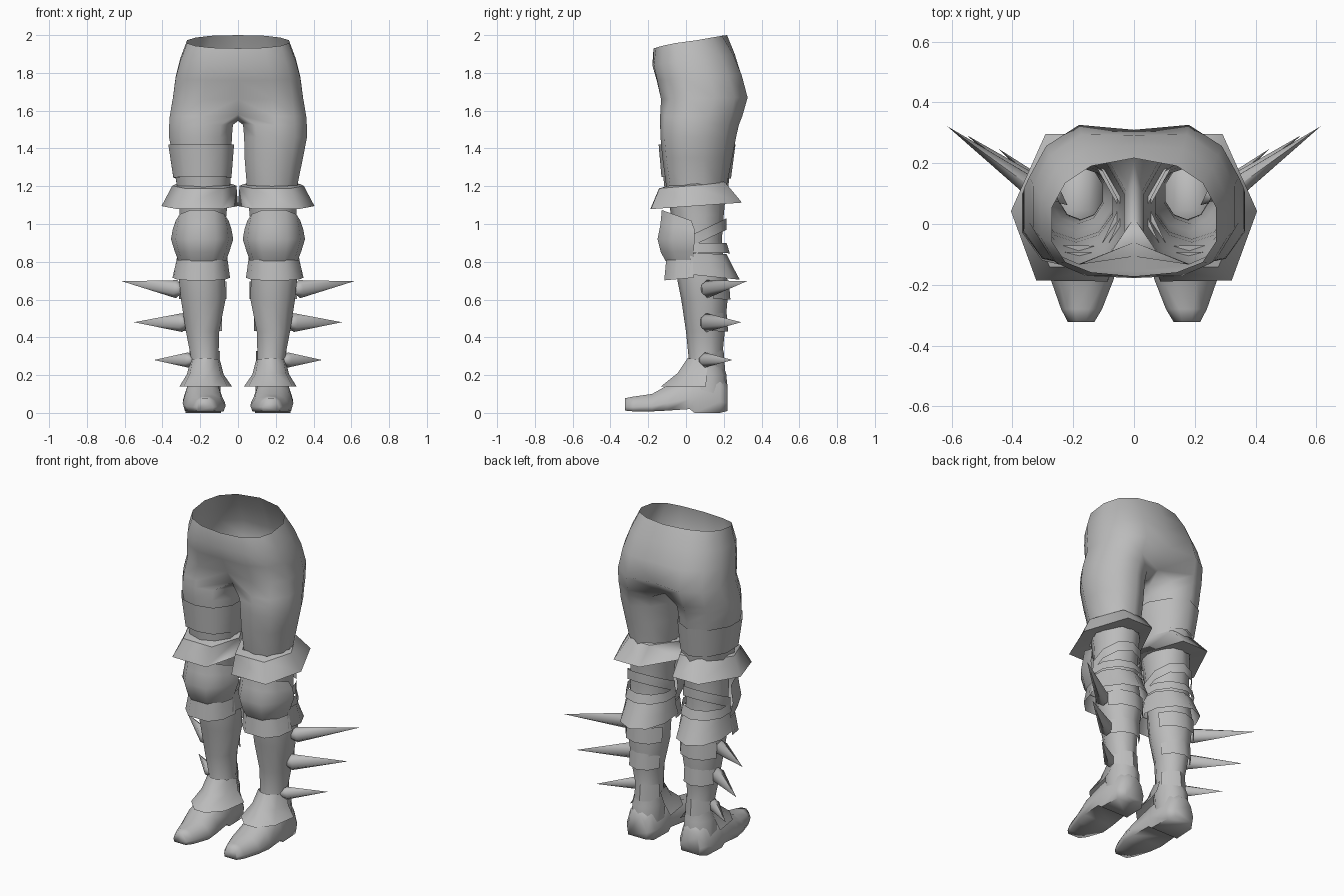
import bpy, bmesh, math
from mathutils import Vector

if "Cube" in bpy.data.objects:
    bpy.data.objects.remove(bpy.data.objects["Cube"])

grey = bpy.data.materials.new("plain grey")
grey.diffuse_color = (0.5, 0.5, 0.5, 1)
grey.use_nodes = True
grey.node_tree.nodes["Principled BSDF"].inputs["Base Color"].default_value = grey.diffuse_color


def finish(name, bm, angle=40, mirror=True):
    """Turn a bmesh into an object with sharp edges kept, mirrored to both legs."""
    bmesh.ops.recalc_face_normals(bm, faces=bm.faces)
    me = bpy.data.meshes.new(name)
    bm.to_mesh(me)
    bm.free()
    me.materials.append(grey)
    me.shade_smooth()
    me.set_sharp_from_angle(angle=math.radians(angle))
    ob = bpy.data.objects.new(name, me)
    bpy.context.collection.objects.link(ob)
    if mirror:
        m = ob.modifiers.new("both_sides", 'MIRROR')
        m.use_clip = True
        m.merge_threshold = 0.002
    return ob


def ring(zf, zb, x0, x1, y0, y1, angles, lean=0):
    """Oval section; height goes from zf at the front to zb at the back.
    lean moves the widest part forward."""
    cx, cy, rx, ry = (x0 + x1) / 2, (y0 + y1) / 2, (x1 - x0) / 2, (y1 - y0) / 2
    pts = []
    for a in angles:
        c, s = math.cos(math.radians(a)), math.sin(math.radians(a))
        pts.append((cx + rx * c, cy + ry * s - lean * abs(c), zf + (zb - zf) * (s + 1) / 2))
    return pts


def bridge(bm, rows, closed):
    """Quads between rows of vertices."""
    for a, b in zip(rows, rows[1:]):
        n = min(len(a), len(b))
        for k in range(n if closed else n - 1):
            j = (k + 1) % n
            bm.faces.new((a[k], a[j], b[j], b[k]))


def shell(name, rows, angles, closed=False, angle=40, side=1, mirror=True, lean=0):
    bm = bmesh.new()
    vs = [[bm.verts.new((side * x, y, z)) for x, y, z in ring(*r, angles, lean)] for r in rows]
    bridge(bm, vs, closed)
    return finish(name, bm, angle, mirror)


# Hips and legs: half rings on the centre plane, then closed leg rings
bm = bmesh.new()
hips = [  # front z, back z, half width, front y, back y, centre front y, centre back y
    (1.93, 2.0, 0.275, -0.16, 0.22, -0.172, 0.217),
    (1.84, 1.9, 0.312, -0.175, 0.282, -0.178, 0.258),
    (1.76, 1.79, 0.337, -0.158, 0.328, -0.155, 0.292),
    (1.66, 1.67, 0.352, -0.138, 0.36, -0.105, 0.31),
]
upper = []
for zf, zb, w, yf, yb, cf, cb in hips:
    row = []
    for k in range(8):
        t = math.pi * k / 7
        c = math.cos(t)
        y = (yf + yb) / 2 - (yb - yf) / 2 * math.copysign(abs(c) ** 0.8, c) - .032 * math.sin(t)
        x = w * math.sin(t) ** 0.8 if 0 < k < 7 else 0
        y = cf if k == 0 else cb if k == 7 else y
        row.append(bm.verts.new((x, y, zf + (zb - zf) * (1 - c) / 2)))
    upper.append(row)
ten = [-126 + 36 * k for k in range(10)]
crotch = ring(1.57, 1.57, 0.01, 0.37, -0.137, 0.298, ten, .03)
for k, p in {0: (0, -0.06, 1.58), 7: (0, 0.21, 1.57),
             8: (0, 0.13, 1.545), 9: (0, 0.02, 1.545)}.items():
    crotch[k] = p
crotch = [bm.verts.new(p) for p in crotch]
bridge(bm, upper + [crotch], False)
leg = [  # z, inner x, outer x, front y, back y, lean
    (1.525, .018, .373, -.137, .28, .03), (1.46, .024, .374, -.135, .265, .03),
    (1.35, .027, .352, -.125, .245, .025),
    (1.2, .04, .32, -.105, .215, .015), (1.05, .055, .315, -.08, .2, 0),
    (.92, .065, .315, -.06, .19, 0), (.8, .065, .315, -.05, .2, 0),
    (.7, .062, .318, -.045, .22, 0), (.6, .06, .308, -.025, .22, 0),
    (.43, .095, .28, 0, .205, 0), (.28, .1, .25, .015, .19, 0),
    (.2, .085, .27, 0, .215, 0), (.1, .088, .275, .01, .218, 0),
]
bridge(bm, [crotch] + [[bm.verts.new(p) for p in ring(r[0], *r[:5], ten, r[5])] for r in leg], True)
finish("hips_and_legs", bm, 75)

# Boot feet: sections from toe to heel
bm = bmesh.new()
profile = [(-.9, 0), (.9, 0), (1, .3), (.75, .75), (.35, 1), (-.35, 1), (-.75, .75), (-1, .3)]
foot = [  # y, inner x, outer x, bottom z, top z
    (-.322, .13, .218, .012, .078), (-.28, .105, .24, .008, .086),
    (-.18, .066, .275, .008, .1), (-.1, .068, .293, .012, .145),
    (.02, .08, .29, .02, .2), (.045, .08, .288, 0, .21),
    (.18, .085, .28, 0, .2), (.22, .115, .25, .01, .15),
]
rows = [[bm.verts.new(((a + b) / 2 + u * (b - a) / 2, y, z0 + v * (z1 - z0)))
         for u, v in profile] for y, a, b, z0, z1 in foot]
bridge(bm, rows, True)
bm.faces.new(rows[0])
bm.faces.new(rows[-1])
finish("boot_foot", bm, 75)

# Flared cuffs above the knees, with a top ledge and an underside
cuff_angles = [-125, -54, 0, 64, 116, 180]
flare = (1.075, 1.115, .0, .405, -.24, .325)
lip = (1.185, 1.22, .008, .348, -.18, .23)
shell("thigh_cuff", [lip, flare], cuff_angles, True, 75)
shell("cuff_top", [(1.2, 1.225, .035, .325, -.125, .215), lip], cuff_angles, True)
shell("cuff_underside", [flare, (1.1, 1.12, .05, .325, -.1, .21)], cuff_angles, True)

# Knee armour
front = [-182, -148, -116, -64, -32, 2]
shell("knee_pad", [(1.08, .96, .05, .33, -.145, .19), (1.0, .95, .035, .345, -.155, .23),
                   (.92, .92, .025, .355, -.172, .25), (.85, .86, .045, .335, -.152, .22),
                   (.805, .8, .065, .315, -.125, .2)], front, angle=60)
shell("knee_flap", [(.81, .81, .055, .325, -.12, .18), (.70, .73, .042, .347, -.132, .2)],
      front, angle=60)

# Straps and guards behind the knee and calf
back = [-18, 18, 54, 90, 126, 162, 198]
shell("knee_strap", [(.89, 1.03, .052, .328, -.08, .215), (.83, .97, .052, .328, -.08, .215)], back)
shell("lower_knee_strap", [(.9, .9, .052, .328, -.08, .215), (.85, .845, .045, .335, -.09, .232)], back)
shell("calf_guard", [(.85, .84, .052, .328, -.08, .215), (.79, .77, .045, .335, -.1, .25),
                     (.75, .705, .04, .345, -.14, .285)], back, angle=60)
for z, a, b, yb in ((.65, .055, .319, .235), (.48, .079, .296, .223), (.28, .09, .26, .207)):
    shell("shin_strap", [(z + .04, z + .05, a, b, -.02, yb - .008),
                         (z - .04, z - .05, a, b, -.02, yb)], back[1:-1])

# Flared boot tongue over the instep
shell("boot_flap", [(.29, .26, .092, .255, .005, .2), (.21, .2, .075, .272, -.05, .22),
                    (.14, .14, .03, .312, -.14, .28)], [-190, -145, -105, -75, -35, 10], angle=60)

# Bands on one thigh
shell("thigh_band", [(1.42, 1.42, .012, .378, -.145, .262), (1.25, 1.24, .027, .35, -.13, .238)],
      ten, True, 60, -1, False, .024)
shell("thigh_band_strip", [(1.25, 1.24, .031, .338, -.12, .229), (1.19, 1.19, .036, .328, -.114, .223)],
      ten, True, 60, -1, False, .016)

# Spikes on the outer shins
for base, tip, r in (((.325, .112, .655), (.615, .322, .697), .048),
                     ((.295, .108, .478), (.55, .292, .48), .05),
                     ((.265, .1, .28), (.445, .247, .28), .04)):
    bm = bmesh.new()
    base, tip = Vector(base), Vector(tip)
    d = (tip - base).normalized()
    side = d.cross(Vector((0, 0, 1))).normalized()
    up = side.cross(d)
    point = bm.verts.new(tip)
    butt = bm.verts.new(base - d * .06)
    rim = [bm.verts.new(base + side * (math.cos(t) * r * .8) + up * (math.sin(t) * r))
           for t in (math.tau * k / 6 + math.pi / 6 for k in range(6))]
    for k in range(6):
        bm.faces.new((rim[k], rim[(k + 1) % 6], point))
        bm.faces.new((rim[(k + 1) % 6], rim[k], butt))
    finish("shin_spike", bm, 65)
